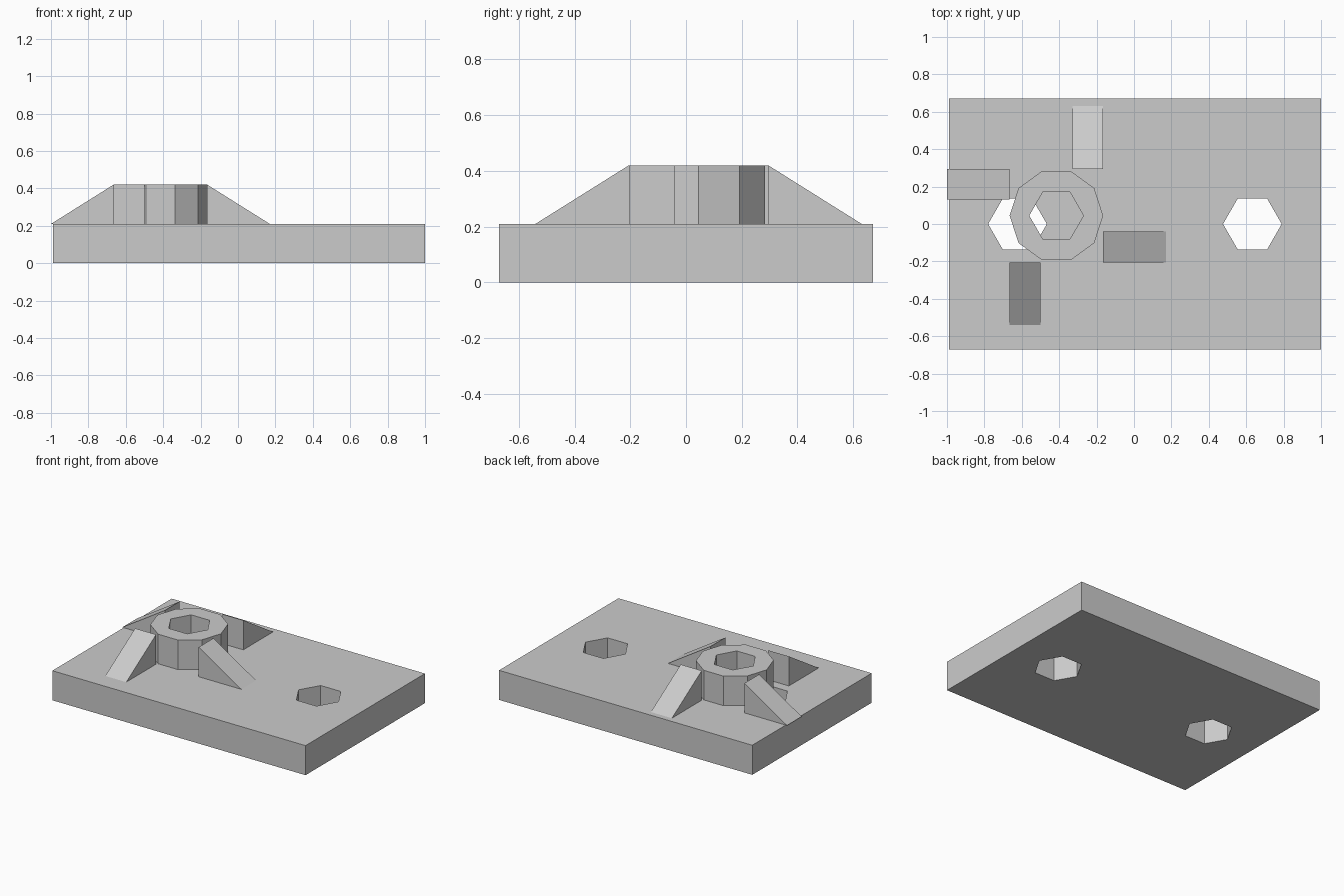
import bpy
from math import pi
from mathutils import Matrix

cube = bpy.data.objects.get("Cube")
if cube:
    bpy.data.objects.remove(cube, do_unlink=True)

PLATE_X, PLATE_TOP, BOSS_TOP = 0.005, 0.21, 0.42
BOSS_X, BOSS_Y = -0.415, 0.045

grey = bpy.data.materials.new("plain grey")
grey.diffuse_color = (0.6, 0.6, 0.6, 1)
grey.use_nodes = True
grey.node_tree.nodes["Principled BSDF"].inputs["Base Color"].default_value = (0.6, 0.6, 0.6, 1)


def prism(name, sides, radius, x, y, low, high):
    """Upright prism with a corner pointing along x."""
    bpy.ops.mesh.primitive_cylinder_add(
        vertices=sides, radius=radius, depth=high - low,
        location=(x, y, (low + high) / 2))
    obj = bpy.context.object
    obj.name = name
    obj.data.transform(Matrix.Rotation(pi / 2, 4, 'Z'))
    obj.data.materials.append(grey)
    return obj


def cut(target, cutter):
    """Subtract the cutter, then discard it."""
    cutter.hide_render = True
    mod = target.modifiers.new("hole", 'BOOLEAN')
    mod.operation, mod.solver, mod.object = 'DIFFERENCE', 'EXACT', cutter
    bpy.context.view_layer.objects.active = target
    bpy.ops.object.modifier_apply(modifier=mod.name)
    bpy.data.objects.remove(cutter, do_unlink=True)


# Base plate with two hexagonal through holes
bpy.ops.mesh.primitive_cube_add(size=1, location=(PLATE_X, 0, PLATE_TOP / 2))
plate = bpy.context.object
plate.name = "base_plate"
plate.scale = (1.99, 1.34, PLATE_TOP)
bpy.ops.object.transform_apply(location=False, rotation=False, scale=True)
plate.data.materials.append(grey)
for side in (-1, 1):
    cut(plate, prism("hole_cutter", 6, 0.157, PLATE_X + side * 0.628, 0, -0.1, 0.4))

# Ten-sided boss with a hexagonal bore
boss = prism("boss", 10, 0.25, BOSS_X, BOSS_Y, PLATE_TOP, BOSS_TOP)
cut(boss, prism("bore_cutter", 6, 0.145, BOSS_X, BOSS_Y, 0.1, 0.6))

# Four sloping ribs arranged as a pinwheel around the boss
profile = [(0.25, PLATE_TOP), (0.585, PLATE_TOP), (0.25, BOSS_TOP)]
for i, place in enumerate(("left", "back", "right", "front")):
    verts = [(x, y, z) for y in (-0.25, -0.085) for x, z in profile]
    faces = [(0, 1, 2), (5, 4, 3), (0, 3, 4, 1), (1, 4, 5, 2), (2, 5, 3, 0)]
    mesh = bpy.data.meshes.new(place + "_rib")
    mesh.from_pydata(verts, [], faces)
    mesh.transform(Matrix.Rotation(i * pi / 2, 4, 'Z'))
    mesh.materials.append(grey)
    rib = bpy.data.objects.new(place + "_rib", mesh)
    rib.location = (BOSS_X, BOSS_Y, 0)
    bpy.context.collection.objects.link(rib)
